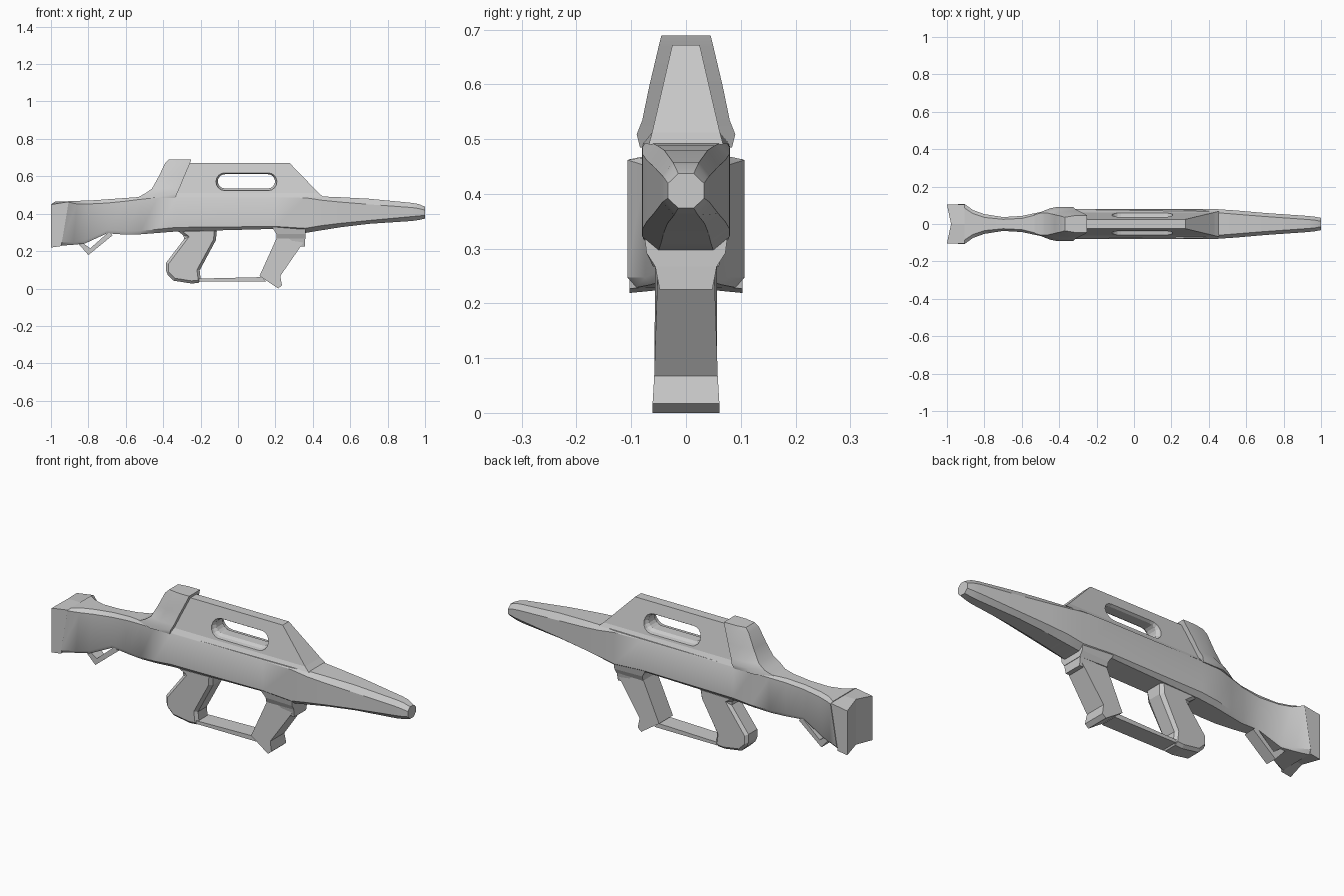
import bpy, bmesh, math


def loft(name, rings, smooth=None, bevel=0):
    """Skin a list of equal-length point rings and cap both ends."""
    bm = bmesh.new()
    vs = [[bm.verts.new(p) for p in r] for r in rings]
    n = len(rings[0])
    for a, b in zip(vs, vs[1:]):
        for i in range(n):
            j = (i + 1) % n
            bm.faces.new((a[i], a[j], b[j], b[i]))
    bm.faces.new(vs[0][::-1])
    bm.faces.new(vs[-1])
    bmesh.ops.recalc_face_normals(bm, faces=bm.faces)
    me = bpy.data.meshes.new(name)
    bm.to_mesh(me)
    bm.free()
    ob = bpy.data.objects.new(name, me)
    bpy.context.collection.objects.link(ob)
    if bevel:
        m = ob.modifiers.new("bevel", 'BEVEL')
        m.width, m.segments, m.limit_method = bevel, 1, 'ANGLE'
        m.angle_limit = math.radians(40)
    if smooth:
        bpy.ops.object.select_all(action='DESELECT')
        ob.select_set(True)
        bpy.context.view_layer.objects.active = ob
        bpy.ops.object.shade_smooth_by_angle(angle=math.radians(smooth))
    return ob


def plate(name, pts, bevel=0):
    """Side profile of (x, z, half width), mirrored across y = 0."""
    return loft(name, [[(x, s * w, z) for x, z, w in pts] for s in (-1, 1)], bevel=bevel)


def section(xt, xb, top, zu, zl, bot, a, w, b):
    """Eight-sided body section; xt / xb are x at its top and bottom."""
    half = [(a, top), (w, zu), (w, zl), (b, bot)]
    pts = half + [(-y, z) for y, z in reversed(half)]
    return [(xt + (xb - xt) * (top - z) / (top - bot), y, z) for y, z in pts]


# Main body from the shoulder to the middle
body = [
    (-0.905, -0.945, .47, .465, .25, .232, .085, .107, .09),
    (-0.86, -0.88, .472, .455, .25, .237, .055, .075, .065),
    (-0.80, -0.82, .473, .455, .26, .243, .035, .053, .045),
    (-0.70, -0.70, .48, .46, .315, .298, .025, .037, .028),
    (-0.60, -0.60, .487, .47, .31, .291, .03, .043, .034),
    (-0.52, -0.52, .493, .48, .312, .293, .05, .06, .046),
    (-0.43, -0.43, .495, .49, .32, .300, .073, .078, .055),
    (-0.33, -0.33, .495, .49, .33, .308, .077, .08, .058),
    (0.20, 0.20, .495, .49, .335, .322, .077, .08, .065),
    (0.36, 0.36, .495, .488, .325, .300, .075, .08, .05),
    (0.45, 0.45, .495, .475, .34, .315, .06, .079, .045),
    (0.55, 0.55, .491, .465, .352, .331, .052, .072, .041),
    (0.70, 0.70, .483, .453, .367, .349, .04, .059, .034),
    (0.93, 0.93, .461, .436, .388, .364, .024, .043, .022),
    (0.965, 0.965, .455, .431, .391, .369, .021, .039, .019),
    (1.0, 1.0, .44, .422, .395, .377, .014, .033, .014),
]
loft("body", [section(*s) for s in body], smooth=32)

# Butt pad with a concave rear face
pad = []
for y, xr, top, bot in ((-.103, -1, .452, .222), (0, -.978, .468, .232), (.103, -1, .452, .222)):
    pad.append([(xr, y, bot), (-.945, y, bot + .008), (-.905, y, .467), (xr, y, top)])
loft("butt_pad", pad)

# Carrying handle housing, with a slot through it
layers = [(.493, -.35, .455, .08), (.515, -.345, .43, .062), (.675, -.27, .275, .025)]
housing = loft("handle_housing", [
    [(x0, -w, z), (x1, -min(w, .062), z), (x1, min(w, .062), z), (x0, w, z)]
    if z > .5 else [(x0, -w, z), (x1, -.068, z), (x1, .068, z), (x0, w, z)]
    for z, x0, x1, w in layers])


def slot(y, r):
    pts = []
    for cx, a0 in ((.16, -90), (-.07, 90)):
        for k in range(9):
            a = math.radians(a0 + 180 * k / 8)
            pts.append((cx + r * math.cos(a), y, .576 + r * math.sin(a)))
    return pts


cutter = loft("slot_cutter", [slot(-.1, .056), slot(-.04, .047), slot(-.025, .038),
                              slot(.025, .038), slot(.04, .047), slot(.1, .056)])
cutter.hide_render = True
cutter.hide_viewport = True
cut = housing.modifiers.new("slot", 'BOOLEAN')
cut.operation, cut.object, cut.solver = 'DIFFERENCE', cutter, 'EXACT'

# Rear sight hood: z, back x, front x, back half width, front half width
hood = [(.488, -.54, -.335, .048, .084), (.512, -.495, -.325, .06, .09),
        (.537, -.46, -.314, .058, .08), (.60, -.425, -.288, .05, .067),
        (.672, -.39, -.257, .042, .05), (.692, -.37, -.25, .036, .045)]
loft("sight_hood", [
    [(xb, -wb, z), (xb + (xf - xb) * .45, -wf, z), (xf, -wf, z),
     (xf, wf, z), (xb + (xf - xb) * .45, wf, z), (xb, wb, z)]
    for z, xb, xf, wb, wf in hood], smooth=40)

# Rear pistol grip
plate("rear_grip", [
    (-.335, .32, .062), (-.28, .278, .05), (-.385, .14, .05), (-.385, .085, .05),
    (-.345, .045, .05), (-.25, .03, .05), (-.197, .034, .05), (-.205, .10, .05),
    (-.118, .262, .05), (-.112, .325, .06)], bevel=.014)

# Front grip with flared collar and foot
plate("front_grip", [
    (.212, .285, .056), (.115, .07, .057), (.145, .05, .058), (.215, .003, .061),
    (.235, .02, .061), (.226, .07, .058), (.35, .25, .052)])
loft("front_grip_collar", [
    [(x0, -w, z), (x1, -w1, z), (x1, w1, z), (x0, w, z)]
    for z, x0, x1, w, w1 in ((.226, .185, .358, .057, .048), (.27, .205, .362, .06, .056),
                             (.295, .205, .362, .066, .072), (.335, .18, .362, .077, .077))]
     [1:])
plate("front_grip_lip", [(.325, .228, .048), (.358, .228, .048), (.36, .28, .058), (.26, .28, .058)])

# Guard bar joining both grips
plate("guard_bar", [(-.21, .04, .045), (.15, .04, .045), (.13, .064, .045), (-.21, .056, .045)])

# Sling hook under the stock
plate("sling_hook", [(-.86, .25, .036), (-.80, .182, .03), (-.67, .288, .03), (-.69, .306, .03),
                     (-.79, .218, .03), (-.835, .25, .036)])

# Rest the foot on the ground
for ob in bpy.context.scene.objects:
    ob.location.z -= .003
